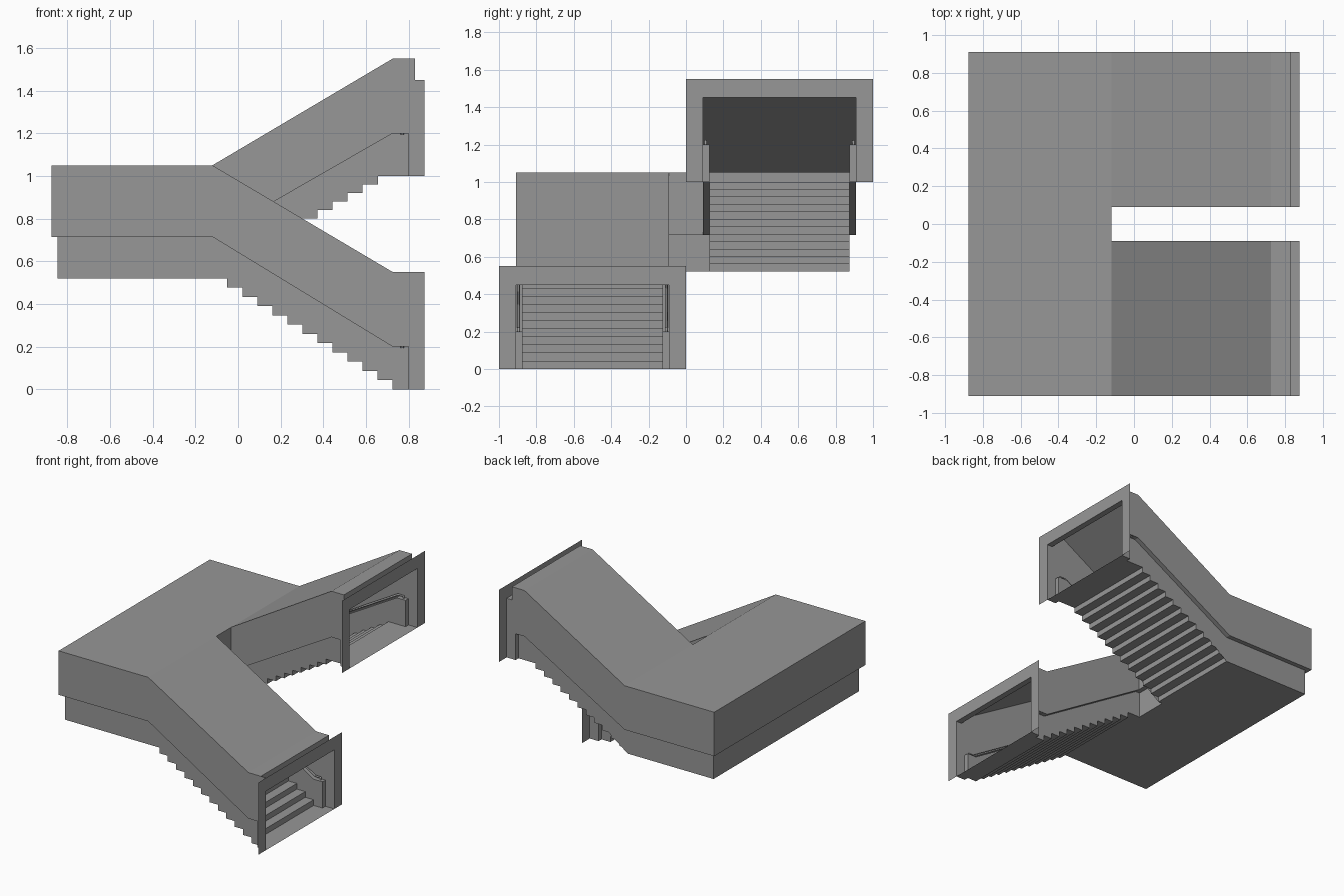
import bpy, bmesh

if "Cube" in bpy.data.objects:
    bpy.data.objects.remove(bpy.data.objects["Cube"])

X_DOOR, X_BACK, X_TURN = 0.875, -0.875, -0.12
WIDE, SLIM = 0.41, 0.375      # half widths above and below the wall ledge
Z_LAND, Z_LEDGE, Z_ROOF = 0.52, 0.715, 1.05

# dark grey concrete for every part
concrete = bpy.data.materials.new("dark_concrete")
concrete.diffuse_color = (0.31, 0.31, 0.31, 1)
concrete.use_nodes = True
concrete.node_tree.nodes["Principled BSDF"].inputs["Base Color"].default_value = concrete.diffuse_color


def make(name, polys):
    """Thin-sheet object from a list of polygons."""
    bm = bmesh.new()
    for p in polys:
        bm.faces.new([bm.verts.new(v) for v in p])
    bmesh.ops.remove_doubles(bm, verts=bm.verts, dist=1e-4)
    bmesh.ops.recalc_face_normals(bm, faces=bm.faces)
    me = bpy.data.meshes.new(name)
    bm.to_mesh(me)
    bm.free()
    me.materials.append(concrete)
    ob = bpy.data.objects.new(name, me)
    bpy.context.collection.objects.link(ob)
    return ob


def ribbon(path, y0, y1):
    """Sweep an xz path across y."""
    return [[(a[0], y0, a[1]), (b[0], y0, b[1]), (b[0], y1, b[1]), (a[0], y1, a[1])]
            for a, b in zip(path, path[1:])]


def fence(path, z0, z1):
    """Raise an xy path between two heights."""
    return [[(*a, z0), (*b, z0), (*b, z1), (*a, z1)] for a, b in zip(path, path[1:])]


def between(pa, pb, z):
    """Flat strip joining two xy paths."""
    return [[(*pa[i], z), (*pa[i + 1], z), (*pb[i + 1], z), (*pb[i], z)]
            for i in range(len(pa) - 1)]


def side(path, y):
    return [(x, y, z) for x, z in path]


def flight(tag, yc, base, first_riser, rise):
    # profiles in xz
    roof = [(X_TURN, Z_ROOF), (0.725, base + 0.55), (0.83, base + 0.55),
            (0.83, base + 0.45), (X_DOOR, base + 0.45)]
    ledge = [(X_TURN, Z_LEDGE), (0.725, base + 0.2), (0.8, base + 0.2), (0.8, base)]
    steps = [(0.8, base)]
    x, z = first_riser, base
    for k in range(12):
        steps += [(x, z), (x, z + rise)]
        x, z = x - 0.0705, z + rise
    if steps[-1][0] > X_TURN + 0.01:
        steps.append((X_TURN, Z_LAND))

    make(tag + "_roof", ribbon(roof, yc - WIDE, yc + WIDE))
    make(tag + "_steps", ribbon(steps, yc - SLIM, yc + SLIM)
         + ribbon([(0.8, base), (X_DOOR, base)], yc - WIDE, yc + WIDE))

    # walls: wide upper part, ledge, slim lower part
    walls = []
    for s in (-1, 1):
        top = list(roof)
        if base == 0 and s < 0:
            top = roof[:2] + [(X_DOOR, base + 0.55)]
        walls.append(side(top + [(X_DOOR, base)] + ledge[::-1], yc + s * WIDE))
        walls += ribbon(ledge, yc + s * SLIM, yc + s * WIDE)
        walls.append(side(ledge + steps[1:], yc + s * SLIM))
    make(tag + "_walls", walls)

    # flat surround of the doorway
    outer = [(yc - 0.5, base), (yc - 0.5, base + 0.55), (yc + 0.5, base + 0.55), (yc + 0.5, base)]
    inner = [(yc - WIDE, base), (yc - WIDE, base + 0.45), (yc + WIDE, base + 0.45), (yc + WIDE, base)]
    make(tag + "_door_frame", [[(X_DOOR, *outer[i]), (X_DOOR, *outer[i + 1]),
                                (X_DOOR, *inner[i + 1]), (X_DOOR, *inner[i])] for i in range(3)])


flight("lower_flight", -0.5, 0.0, 0.725, Z_LAND / 12)
flight("upper_flight", 0.5, 1.0, 0.655, (Z_LAND - 1.0) / 12)

# landing between the flights
out_w = [(X_TURN, -0.91), (X_BACK, -0.91), (X_BACK, 0.91), (X_TURN, 0.91)]
out_s = [(X_TURN, -0.875), (-0.845, -0.875), (-0.845, 0.875), (X_TURN, 0.875)]
in_w = [(X_TURN, -0.09), (X_TURN, 0.09)]
in_s = [(X_TURN, -0.125), (-0.155, -0.125), (-0.155, 0.125), (X_TURN, 0.125)]
make("landing_roof", [[(*p, Z_ROOF) for p in out_w]])
make("landing_floor", [[(*p, Z_LAND) for p in out_s + in_s[::-1]]])
make("landing_outer_wall", fence(out_w, Z_LEDGE, Z_ROOF) + between(out_w, out_s, Z_LEDGE)
     + fence(out_s, Z_LAND, Z_LEDGE))
make("landing_inner_wall", fence(in_w, Z_LEDGE, Z_ROOF) + fence(in_s, Z_LAND, Z_LEDGE)
     + [[(*p, Z_LEDGE) for p in in_s + in_w[::-1]]])


# handrails above the ledges, running through both flights
def handrail(name, y, x_turn):
    h = 0.018
    down = [(0.77, 0.195), (0.77, 0.2 + h), (0.725, 0.2 + h), (X_TURN, Z_LEDGE + h)]
    up = [(x, z + (1 if x > 0 else 0)) for x, z in down[::-1]]
    pts = [(x, -y, z) for x, z in down]
    pts += [(x_turn, -y, Z_LEDGE + h), (x_turn, y, Z_LEDGE + h)]
    pts += [(x, y, z) for x, z in up]
    cu = bpy.data.curves.new(name, 'CURVE')
    cu.dimensions = '3D'
    cu.bevel_depth = 0.008
    cu.bevel_resolution = 0
    cu.use_fill_caps = True
    cu.materials.append(concrete)
    sp = cu.splines.new('POLY')
    sp.points.add(len(pts) - 1)
    for p, c in zip(sp.points, pts):
        p.co = (*c, 1)
    ob = bpy.data.objects.new(name, cu)
    bpy.context.collection.objects.link(ob)
    bpy.ops.object.select_all(action='DESELECT')
    ob.select_set(True)
    bpy.context.view_layer.objects.active = ob
    bpy.ops.object.convert(target='MESH')


handrail("outer_handrail", 0.895, -0.86)
handrail("inner_handrail", 0.105, -0.137)
